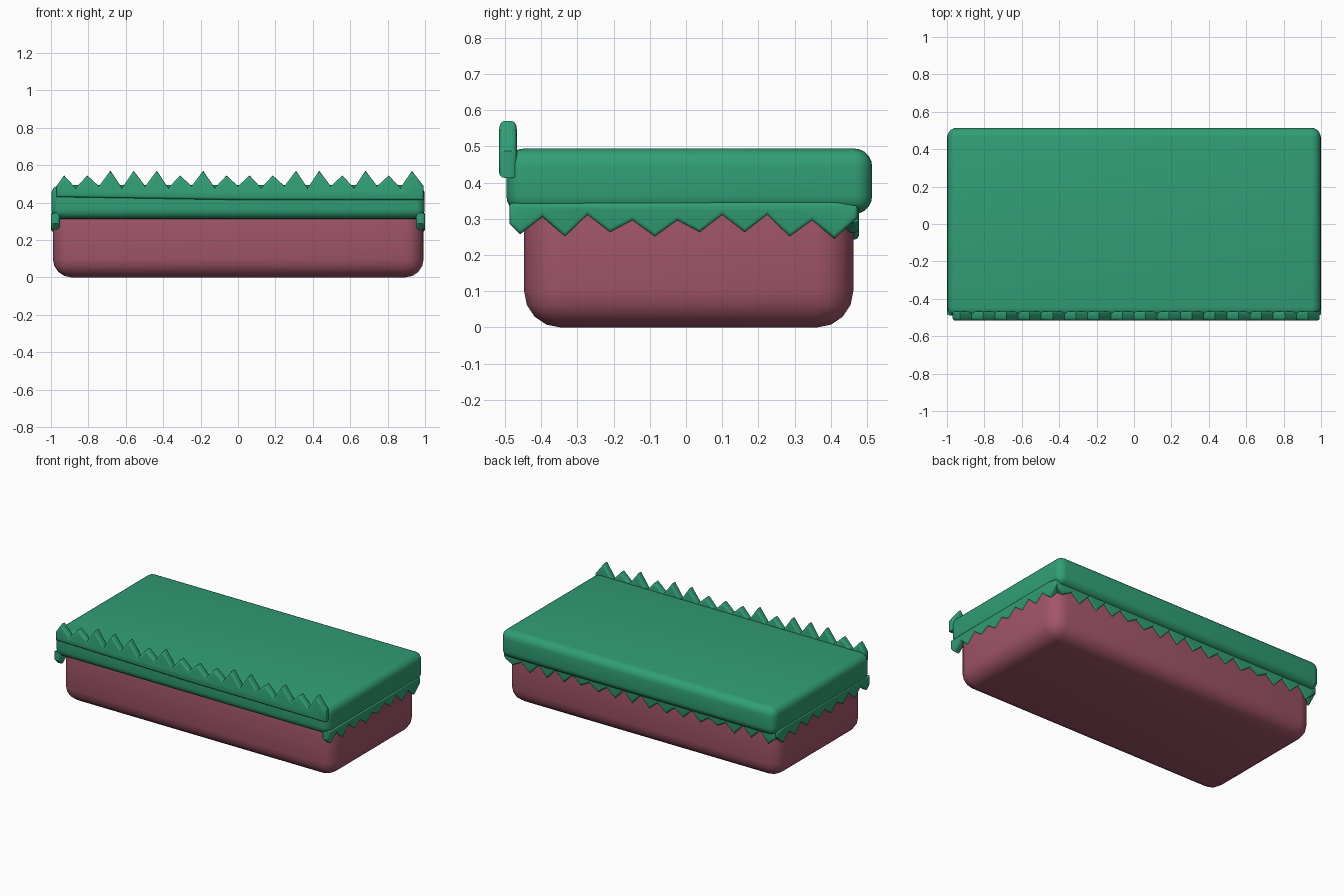
import bpy, bmesh, math, random
from mathutils import Vector

if "Cube" in bpy.data.objects:
    bpy.data.objects.remove(bpy.data.objects["Cube"])

random.seed(4)


def material(name, colour):
    m = bpy.data.materials.new(name)
    m.diffuse_color = (*colour, 1)
    m.use_nodes = True
    m.node_tree.nodes["Principled BSDF"].inputs["Base Color"].default_value = m.diffuse_color
    return m


GREEN = material("green", (0.030, 0.345, 0.180))
PINK = material("dusky pink", (0.360, 0.092, 0.142))


def finish(bm, name, mat, angle):
    bmesh.ops.recalc_face_normals(bm, faces=bm.faces)
    me = bpy.data.meshes.new(name)
    bm.to_mesh(me)
    bm.free()
    ob = bpy.data.objects.new(name, me)
    bpy.context.collection.objects.link(ob)
    me.materials.append(mat)
    bpy.ops.object.select_all(action='DESELECT')
    ob.select_set(True)
    bpy.context.view_layer.objects.active = ob
    bpy.ops.object.shade_smooth_by_angle(angle=math.radians(angle))
    return ob


def rounded_box(name, lo, hi, radius, segments, mat):
    lo, hi = Vector(lo), Vector(hi)
    bm = bmesh.new()
    bmesh.ops.create_cube(bm, size=1)
    for v in bm.verts:
        v.co = (lo + hi) / 2 + v.co * (hi - lo)
    bmesh.ops.bevel(bm, geom=bm.edges[:], offset=radius, segments=segments,
                    profile=0.5, affect='EDGES')
    return finish(bm, name, mat, 40)


def fringe(name, outline, place, near, far, round_off):
    """Extrude a toothed outline between two depths and round both rims."""
    bm = bmesh.new()
    caps = []
    for d in (near, far):
        caps.append([bm.verts.new(place(u, z, d)) for u, z in outline])
    a, b = caps
    n = len(a)
    faces = [bm.faces.new(a), bm.faces.new(b[::-1])]
    for i in range(n):
        j = (i + 1) % n
        bm.faces.new((a[j], a[i], b[i], b[j]))
    bmesh.ops.recalc_face_normals(bm, faces=bm.faces)
    rim = [e for f in faces for e in f.edges]
    bmesh.ops.bevel(bm, geom=rim, offset=round_off, segments=3, profile=0.5,
                    affect='EDGES', clamp_overlap=True)
    return finish(bm, name, GREEN, 35)


def zigzag(first, step, tips, valleys):
    """Tips spaced by step with a valley between each pair."""
    pts = []
    for i, tip in enumerate(tips):
        pts.append((first + i * step, tip))
        if i < len(tips) - 1:
            pts.append((first + (i + 0.5) * step, valleys[i % len(valleys)]))
    return pts


# body and lid
rounded_box("box_body", (-0.99, -0.447, 0), (0.993, 0.462, 0.44), 0.1, 4, PINK)
rounded_box("lid", (-0.998, -0.496, 0.313), (0.998, 0.514, 0.494), 0.05, 5, GREEN)

# front row of spikes pointing up
peaks = [0.57 if c == "H" else 0.545 for c in "LLHHHLHLLLHHLHLH"]
outline = [(-0.97, 0.43), (-0.97, 0.488)]
outline += zigzag(-0.93, 0.124, peaks, [0.478, 0.488])
outline += [(0.993, 0.487), (0.993, 0.413), (0, 0.414)]
fringe("front_spikes", outline, lambda u, z, d: (u, d, z), -0.516, -0.467, 0.014)

# side fringes hanging below the lid
tips = [0.257, 0.25, 0.262, 0.25, 0.262, 0.262, 0.25, 0.245]
gaps = [0.305, 0.31, 0.295, 0.295, 0.31, 0.31, 0.295]
outline = [(-0.488, 0.343), (-0.488, 0.287)]
outline += zigzag(-0.458, 0.124, tips, gaps)
outline += [(0.474, 0.302), (0.474, 0.335), (0.41, 0.347)]
for side, sx in (("right", 1), ("left", -1)):
    fringe(side + "_fringe", outline, lambda u, z, d: (sx * d, u, z), 0.953, 1.0, 0.011)

# back fringe hanging below the lid
tips = [random.choice((0.243, 0.25, 0.262)) for _ in range(16)]
gaps = [random.choice((0.295, 0.31)) for _ in range(15)]
outline = [(-0.985, 0.345), (-0.985, 0.29)]
outline += zigzag(-0.93, 0.124, tips, gaps)
outline += [(0.985, 0.29), (0.985, 0.345)]
fringe("back_fringe", outline, lambda u, z, d: (u, d, z), 0.43, 0.478, 0.011)
